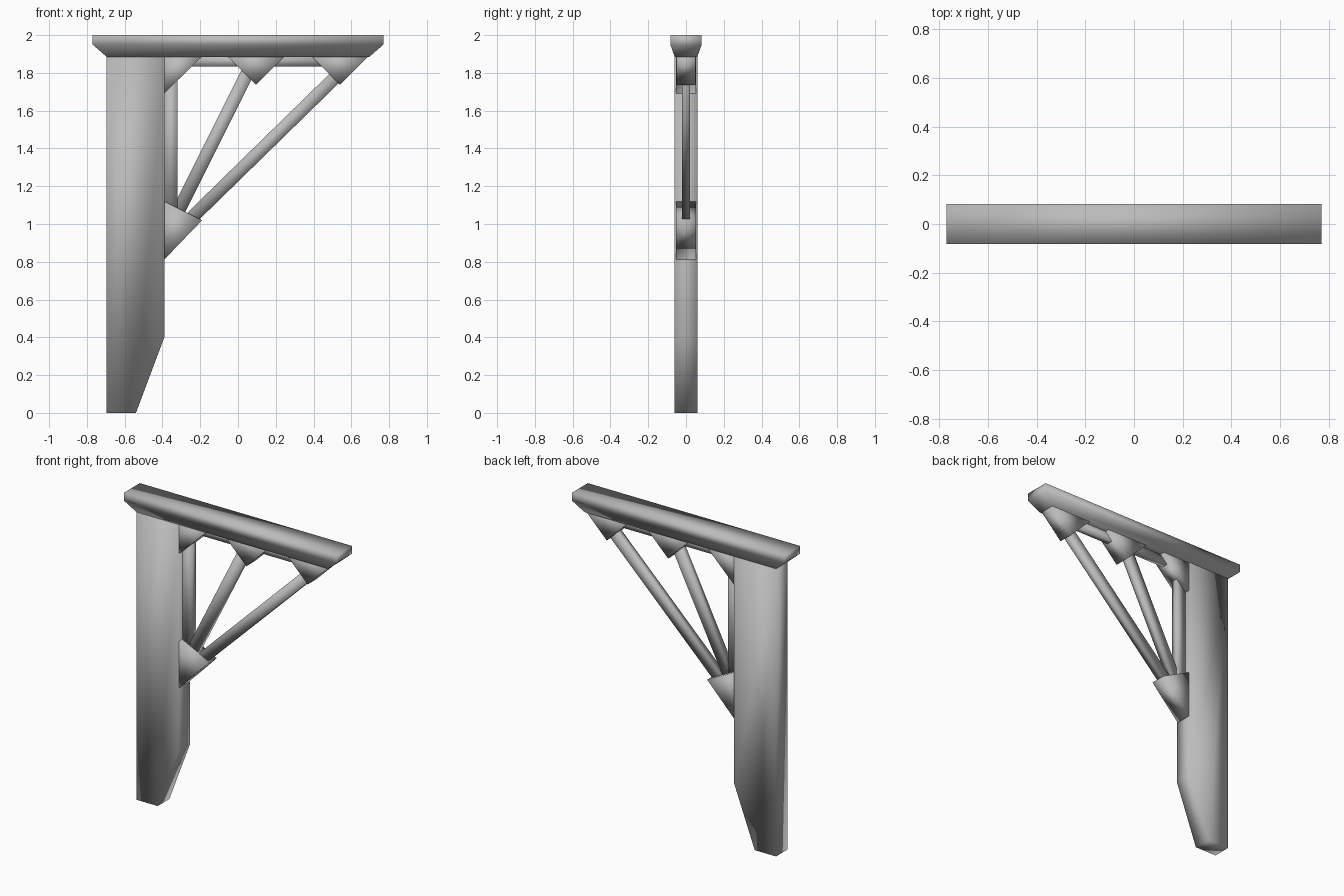
import bpy, bmesh, math
from mathutils import Vector

if "Cube" in bpy.data.objects:
    bpy.data.objects.remove(bpy.data.objects["Cube"])

grey = bpy.data.materials.new("grey")
grey.diffuse_color = (0.5, 0.5, 0.5, 1)
grey.use_nodes = True
grey.node_tree.nodes["Principled BSDF"].inputs["Base Color"].default_value = grey.diffuse_color


def finish(name, bm):
    bmesh.ops.recalc_face_normals(bm, faces=bm.faces)
    mesh = bpy.data.meshes.new(name)
    bm.to_mesh(mesh)
    bm.free()
    mesh.materials.append(grey)
    for p in mesh.polygons:
        p.use_smooth = True
    obj = bpy.data.objects.new(name, mesh)
    bpy.context.collection.objects.link(obj)
    return obj


def plate(name, outline, half_y):
    """Extrude an x-z outline symmetrically along y."""
    bm = bmesh.new()
    front = bm.faces.new([bm.verts.new((x, -half_y, z)) for x, z in outline])
    ext = bmesh.ops.extrude_face_region(bm, geom=[front])
    verts = [v for v in ext["geom"] if isinstance(v, bmesh.types.BMVert)]
    bmesh.ops.translate(bm, verts=verts, vec=(0, 2 * half_y, 0))
    return finish(name, bm)


def bar(name, start, end, width=0.07, half_y=0.021):
    """Flat bar between two x-z points."""
    a, b = Vector(start), Vector(end)
    d = (b - a).normalized() * width / 2
    n = Vector((-d.y, d.x))
    return plate(name, [a + n, a - n, b - n, b + n], half_y)


# Post with a slanted foot
plate("post", [(-0.695, 0), (-0.54, 0), (-0.39, 0.40), (-0.39, 1.887),
               (-0.695, 1.887)], 0.06)

# Top beam: stacked rectangles, tapering on the underside
bm = bmesh.new()
rings = []
for hx, hy, z in [(0.695, 0.06, 1.885), (0.77, 0.083, 1.95), (0.77, 0.083, 2.0)]:
    rings.append([bm.verts.new((sx * hx, sy * hy, z))
                  for sx, sy in ((-1, -1), (1, -1), (1, 1), (-1, 1))])
for lo, hi in zip(rings, rings[1:]):
    for i in range(4):
        j = (i + 1) % 4
        bm.faces.new([lo[i], lo[j], hi[j], hi[i]])
bm.faces.new(rings[0])
bm.faces.new(rings[-1])
finish("top_beam", bm)

# Bars against the post and under the beam, and the two braces
bar("upright_bar", (-0.354, 1.0), (-0.354, 1.887))
bar("under_beam_bar", (-0.38, 1.862), (0.60, 1.862), width=0.055)
bar("middle_brace", (-0.34, 1.02), (0.09, 1.88))
bar("long_brace", (-0.30, 0.98), (0.56, 1.82))

# Triangular gussets
plate("lower_gusset", [(-0.392, 0.81), (-0.19, 1.02), (-0.392, 1.12)], 0.052)
plate("corner_gusset", [(-0.392, 1.69), (-0.19, 1.887), (-0.392, 1.887)], 0.054)
for name, x in (("middle_gusset", 0.095), ("end_gusset", 0.54)):
    plate(name, [(x - 0.15, 1.887), (x, 1.737), (x + 0.15, 1.887)], 0.05)
